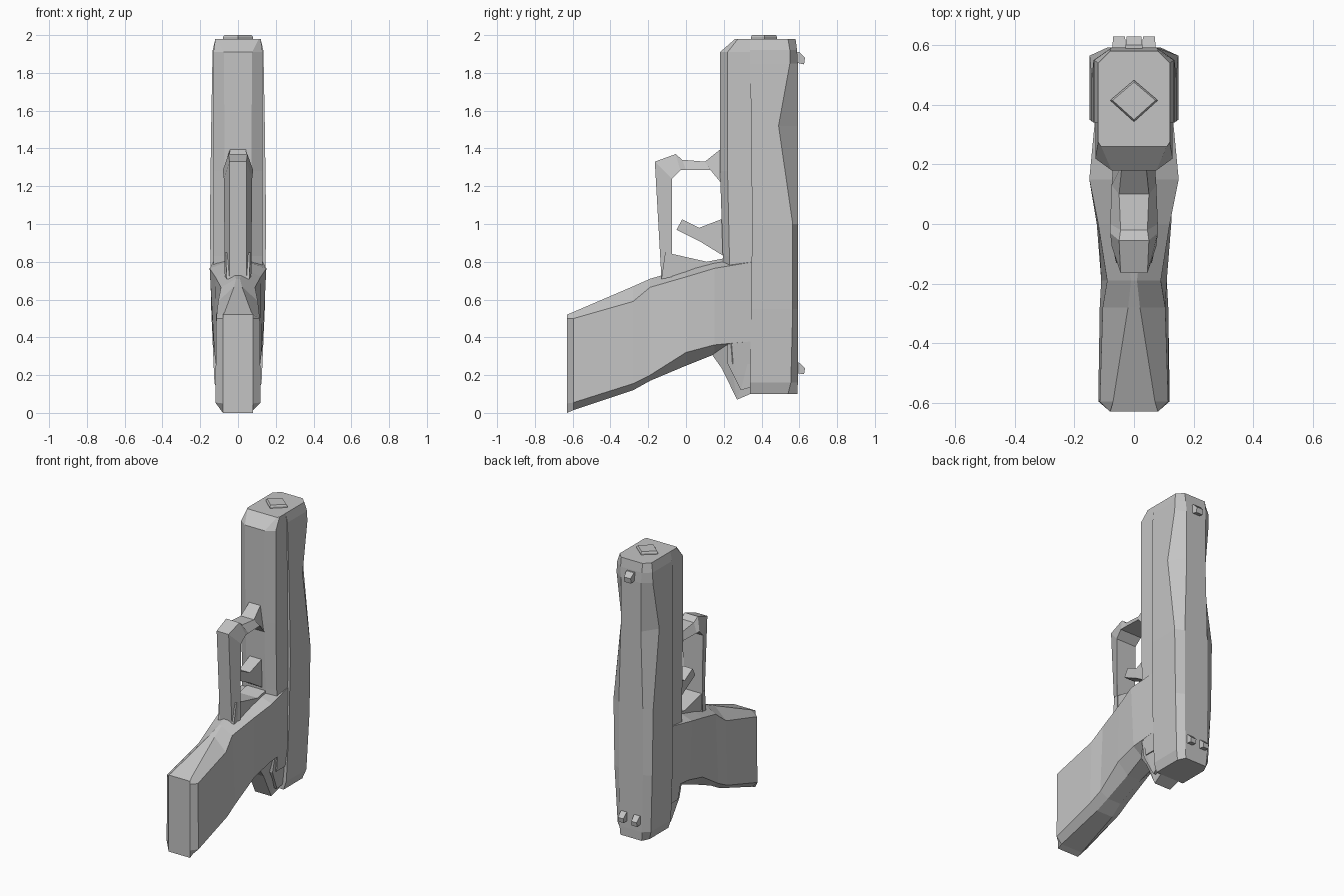
import bpy, bmesh

cube = bpy.data.objects.get("Cube")
if cube:
    bpy.data.objects.remove(cube, do_unlink=True)

grey = bpy.data.materials.new("plain grey")
grey.use_nodes = True
grey.diffuse_color = (0.55, 0.55, 0.55, 1)
grey.node_tree.nodes["Principled BSDF"].inputs["Base Color"].default_value = (0.55, 0.55, 0.55, 1)


def loft(name, rings):
    """Skin a list of closed rings of 3D points and cap both ends."""
    bm = bmesh.new()
    loops = [[bm.verts.new(p) for p in ring] for ring in rings]
    n = len(loops[0])
    for a, b in zip(loops, loops[1:]):
        for i in range(n):
            j = (i + 1) % n
            bm.faces.new((a[i], a[j], b[j], b[i]))
    bm.faces.new(loops[0])
    bm.faces.new(loops[-1])
    bmesh.ops.triangulate(bm, faces=[f for f in bm.faces if len(f.verts) > 4])
    bmesh.ops.recalc_face_normals(bm, faces=bm.faces)
    mesh = bpy.data.meshes.new(name)
    bm.to_mesh(mesh)
    bm.free()
    mesh.materials.append(grey)
    obj = bpy.data.objects.new(name, mesh)
    bpy.context.collection.objects.link(obj)
    return obj


def mirrored(half):
    """Close a half section by mirroring it across x = 0."""
    return half + [(-x, y, z) for x, y, z in reversed(half)]


def plate(name, profile, cx=0):
    """Side profile of (y, z, half width) points, thickened along x."""
    return loft(name, [[(cx + s * w, y, z) for y, z, w in profile] for s in (1, -1)])


# Slide: z, half width, front y, side edge y, back y, back half width
slide = [(0.10, 0.105, 0.34, 0.54, 0.59, 0.08),
         (0.16, 0.125, 0.34, 0.555, 0.592, 0.085),
         (0.55, 0.142, 0.345, 0.565, 0.592, 0.09),
         (1.00, 0.149, 0.35, 0.565, 0.592, 0.09),
         (1.52, 0.142, 0.345, 0.49, 0.592, 0.075),
         (1.85, 0.136, 0.34, 0.55, 0.592, 0.075),
         (1.92, 0.134, 0.34, 0.55, 0.588, 0.08),
         (1.98, 0.12, 0.34, 0.54, 0.58, 0.08)]
loft("slide", [mirrored([(w, yf, z), (w, ys, z), (wb, yb, z)])
               for z, w, yf, ys, yb, wb in slide])

# Frame with bevelled front and muzzle end: z, front y, side y, half widths
frame = [(0.26, 0.22, 0.25, 0.07, 0.115),
         (0.38, 0.21, 0.24, 0.07, 0.13),
         (0.83, 0.195, 0.23, 0.07, 0.13),
         (1.28, 0.18, 0.22, 0.07, 0.13),
         (1.91, 0.18, 0.22, 0.075, 0.13),
         (1.98, 0.26, 0.275, 0.11, 0.12)]
loft("frame", [mirrored([(wf, yf, z), (ws, ys, z), (ws, 0.37, z)])
               for z, yf, ys, wf, ws in frame])

# Grip: y station, then (half width, z) from top ridge to bottom ridge
grip = [(-0.63, (0.08, 0.52), (0.08, 0.50), (0.08, 0.05), (0.08, 0.0)),
        (-0.595, (0.07, 0.535), (0.115, 0.50), (0.12, 0.055), (0.08, 0.015)),
        (-0.28, (0.02, 0.67), (0.105, 0.59), (0.115, 0.155), (0.06, 0.12)),
        (-0.19, (0.01, 0.71), (0.09, 0.665), (0.11, 0.20), (0.05, 0.17)),
        (0.0, (0.03, 0.765), (0.12, 0.72), (0.125, 0.32), (0.05, 0.25)),
        (0.15, (0.05, 0.80), (0.15, 0.765), (0.13, 0.36), (0.06, 0.31)),
        (0.36, (0.05, 0.84), (0.13, 0.80), (0.13, 0.38), (0.06, 0.36))]
loft("grip", [mirrored([(w, y, z) for w, z in pts]) for y, *pts in grip])

# Rear tang hooked under the slide
plate("tang", [(0.14, 0.305, 0.06), (0.19, 0.235, 0.06), (0.27, 0.07, 0.06),
               (0.34, 0.10, 0.07), (0.36, 0.14, 0.10), (0.36, 0.40, 0.115),
               (0.22, 0.38, 0.115)])
plate("tang_core", [(0.22, 0.38, 0.125), (0.22, 0.26, 0.105), (0.29, 0.12, 0.09),
                    (0.36, 0.14, 0.10), (0.36, 0.40, 0.125)])

# Trigger guard: outer (y, z), inner (y, z), half widths
guard = [((-0.13, 0.71), (-0.075, 0.72), 0.045, 0.07),
         ((-0.165, 1.33), (-0.075, 1.24), 0.045, 0.075),
         ((-0.055, 1.37), (-0.03, 1.285), 0.05, 0.08),
         ((-0.02, 1.34), (0.0, 1.285), 0.045, 0.08),
         ((0.10, 1.33), (0.13, 1.285), 0.05, 0.075),
         ((0.20, 1.41), (0.20, 1.20), 0.04, 0.07)]
loft("trigger_guard", [mirrored([(wo, *o), (wi, *i)]) for o, i, wo, wi in guard])
plate("guard_floor", [(-0.13, 0.71, 0.06), (-0.11, 0.85, 0.065), (0.11, 0.80, 0.07),
                      (0.21, 0.82, 0.07), (0.21, 0.72, 0.07)])

# Trigger
plate("trigger", [(-0.05, 0.97, 0.035), (-0.02, 1.025, 0.035), (0.07, 0.98, 0.04),
                  (0.20, 1.03, 0.045), (0.20, 0.83, 0.045), (0.07, 0.91, 0.04)])

# Sights on the back of the slide
plate("front_sight", [(0.58, 1.91, 0.028), (0.60, 1.91, 0.028), (0.63, 1.88, 0.025),
                      (0.625, 1.845, 0.025), (0.58, 1.855, 0.028)])
for side, cx in (("left", 0.05), ("right", -0.05)):
    plate(side + "_rear_sight", [(0.58, 0.27, 0.022), (0.60, 0.265, 0.022),
                                 (0.63, 0.235, 0.02), (0.625, 0.205, 0.02),
                                 (0.58, 0.21, 0.022)], cx)

# Diamond plug at the muzzle
loft("muzzle_plug", [[(0.08 * s, 0.415, z), (0, 0.415 + 0.068 * s, z),
                      (-0.08 * s, 0.415, z), (0, 0.415 - 0.072 * s, z)]
                     for z, s in ((1.97, 1), (1.99, 1), (2.0, 0.9))])
